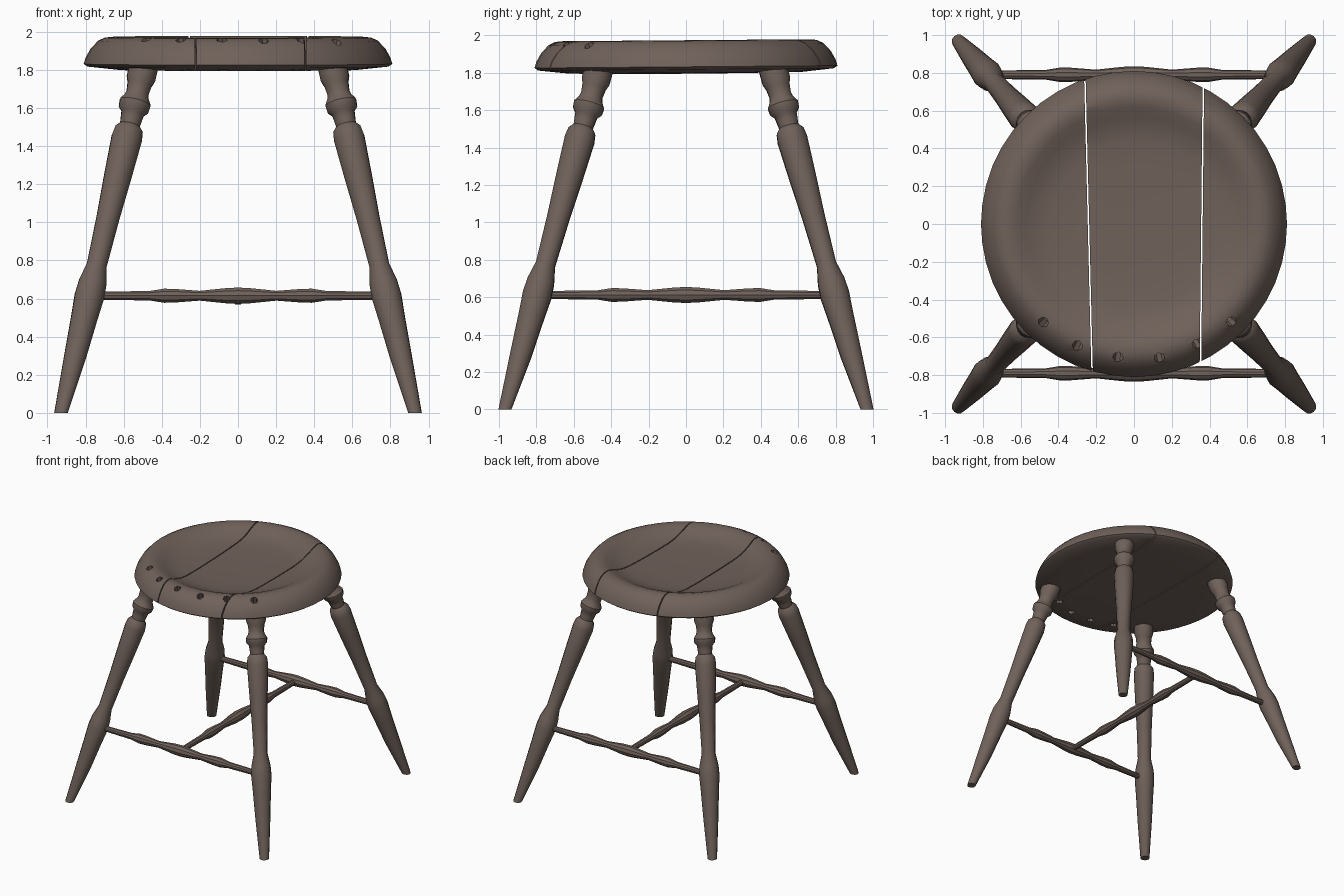
import bpy, bmesh, math
from mathutils import Vector, Matrix

if "Cube" in bpy.data.objects:
    bpy.data.objects.remove(bpy.data.objects["Cube"])

wood = bpy.data.materials.new("dark brown wood")
wood.diffuse_color = (0.160, 0.120, 0.102, 1)
wood.use_nodes = True
wood.node_tree.nodes["Principled BSDF"].inputs["Base Color"].default_value = wood.diffuse_color


def lathe(profile, sides):
    """Closed turned solid from (radius, height) pairs, around z."""
    bm = bmesh.new()
    rings = []
    for r, z in profile:
        rings.append([bm.verts.new((r * math.cos(2 * math.pi * i / sides),
                                    r * math.sin(2 * math.pi * i / sides), z))
                      for i in range(sides)])
    for a, b in zip(rings, rings[1:]):
        for i in range(sides):
            j = (i + 1) % sides
            bm.faces.new((a[i], a[j], b[j], b[i]))
    bm.faces.new(rings[0])
    bm.faces.new(rings[-1])
    bmesh.ops.recalc_face_normals(bm, faces=bm.faces)
    return bm


def finish(bm, name):
    me = bpy.data.meshes.new(name)
    bm.to_mesh(me)
    bm.free()
    me.materials.append(wood)
    ob = bpy.data.objects.new(name, me)
    bpy.context.collection.objects.link(ob)
    return ob


def smooth(ob, deg):
    bpy.ops.object.select_all(action='DESELECT')
    ob.select_set(True)
    bpy.context.view_layer.objects.active = ob
    bpy.ops.object.shade_smooth_by_angle(angle=math.radians(deg))


def turned(name, p, q, profile, sides=12, floor=False):
    """Turned rod from p to q; profile is (fraction, radius)."""
    p, q = Vector(p), Vector(q)
    d = q - p
    bm = lathe([(r, t * d.length) for t, r in profile], sides)
    bm.transform(Matrix.Translation(p) @ d.to_track_quat('Z', 'Y').to_matrix().to_4x4())
    if floor:
        for v in bm.verts:
            v.co.z = max(v.co.z, 0)
    smooth(finish(bm, name), 35)


# slanted spindle holes along the front rim of the seat
bm = bmesh.new()
for x, y in [(-.48, -.52), (-.30, -.645), (-.085, -.705),
             (.135, -.71), (.335, -.635), (.52, -.52)]:
    out = Vector((x, y, 0)).normalized()
    axis = Vector((out.x * .36, out.y * .36, 1)).normalized()
    m = Matrix.Translation(Vector((x, y, 1.96))) @ axis.to_track_quat('Z', 'Y').to_matrix().to_4x4()
    bmesh.ops.create_cone(bm, cap_ends=True, segments=7, radius1=.028,
                          radius2=.028, depth=.6, matrix=m)
holes = finish(bm, "hole_cutter")
holes.hide_render = True

# dished round seat, split into three planks by two narrow gaps
SEAT = [(.02, 1.795), (.3, 1.796), (.62, 1.80), (.79, 1.818), (.81, 1.832),
        (.80, 1.865), (.775, 1.91), (.735, 1.953), (.70, 1.970), (.66, 1.974),
        (.62, 1.963), (.57, 1.94), (.51, 1.918), (.44, 1.906), (.3, 1.90), (.02, 1.898)]


def cut(bm, a, b, keep_right):
    a, b = Vector((*a, 0)), Vector((*b, 0))
    d = (b - a).normalized()
    n = Vector((-d.y, d.x, 0))
    if n.x < 0:
        n = -n
    if not keep_right:
        n = -n
    bmesh.ops.bisect_plane(bm, geom=bm.verts[:] + bm.edges[:] + bm.faces[:],
                           plane_co=a + n * .004, plane_no=n, clear_inner=True)
    bmesh.ops.holes_fill(bm, edges=[e for e in bm.edges if e.is_boundary], sides=0)


gap_l = ((-.26, .77), (-.222, -.77))
gap_r = ((.367, .73), (.352, -.73))
for name, cuts in [("seat_left_plank", [(gap_l, False)]),
                   ("seat_middle_plank", [(gap_l, True), (gap_r, False)]),
                   ("seat_right_plank", [(gap_r, True)])]:
    bm = lathe(SEAT, 48)
    for (a, b), right in cuts:
        cut(bm, a, b, right)
    for v in bm.verts:
        v.co.z += v.co.y * .008   # slight tilt towards the front
    bmesh.ops.recalc_face_normals(bm, faces=bm.faces)
    ob = finish(bm, name)
    mod = ob.modifiers.new("holes", 'BOOLEAN')
    mod.operation = 'DIFFERENCE'
    mod.solver = 'EXACT'
    mod.object = holes
    bpy.context.view_layer.objects.active = ob
    bpy.ops.object.modifier_apply(modifier=mod.name)
    smooth(ob, 35)
bpy.data.objects.remove(holes)

# splayed turned legs
LEG = [(-.01, .037), (.16, .059), (.27, .071), (.335, .080), (.375, .075),
       (.425, .054), (.56, .062), (.68, .074), (.79, .083), (.815, .076),
       (.828, .054), (.845, .058), (.862, .062), (.874, .082), (.892, .085),
       (.908, .066), (.92, .060), (.945, .066), (.962, .078), (1, .078)]
for sx, side in ((-1, "left"), (1, "right")):
    for sy, end in ((-1, "front"), (1, "back")):
        turned(f"{end}_{side}_leg", (sx * .925, sy * .963, 0),
               (sx * .493, sy * .464, 1.825), LEG, 12, True)

# turned stretchers: front, back and the one joining them
half = [(0, .022), (.20, .026), (.25, .039), (.29, .037), (.37, .027), (.46, .042)]
ROD = half + [(.5, .045)] + [(1 - t, r) for t, r in reversed(half)]
for y, end in ((-.79, "front"), (.79, "back")):
    turned(end + "_stretcher", (-.775, y, .615), (.775, y, .615), ROD, 10)
turned("middle_stretcher", (0, -.79, .612), (0, .79, .612), ROD, 10)
